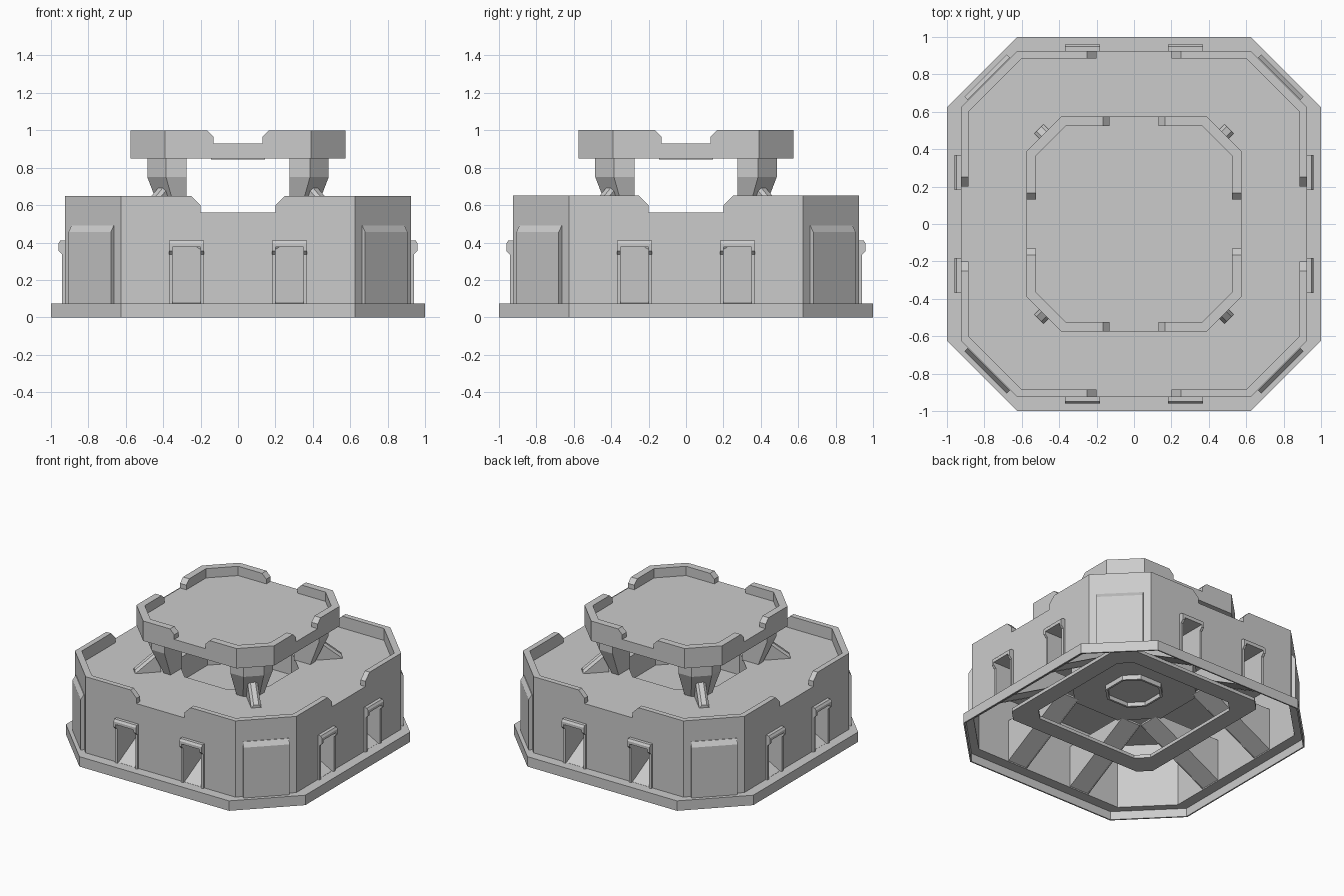
import bpy, bmesh
from math import pi
from mathutils import Matrix, Vector

if "Cube" in bpy.data.objects:
    bpy.data.objects.remove(bpy.data.objects["Cube"])


def loft(name, loops, turn=0.0):
    """Closed solid through matching 3D loops, turned about z."""
    bm = bmesh.new()
    R = Matrix.Rotation(turn, 3, 'Z')
    rows = [[bm.verts.new(R @ Vector(p)) for p in lp] for lp in loops]
    n = len(rows[0])
    for a, b in zip(rows, rows[1:]):
        for i in range(n):
            j = (i + 1) % n
            bm.faces.new((a[i], a[j], b[j], b[i]))
    bm.faces.new(rows[0])
    bm.faces.new(rows[-1])
    bmesh.ops.recalc_face_normals(bm, faces=bm.faces)
    me = bpy.data.meshes.new(name)
    bm.to_mesh(me)
    bm.free()
    ob = bpy.data.objects.new(name, me)
    bpy.context.collection.objects.link(ob)
    return ob


def octa(h, c, z):
    return [(h, -c, z), (h, c, z), (c, h, z), (-c, h, z),
            (-h, c, z), (-h, -c, z), (-c, -h, z), (c, -h, z)]


def slab(name, h, c, z0, z1):
    return loft(name, [octa(h, c, z0), octa(h, c, z1)])


def side(name, profile, x0, x1, turn=0.0):
    """Profile in (outward distance, z), extruded along x, on the -y side."""
    return loft(name, [[(x, -d, z) for d, z in profile] for x in (x0, x1)], turn)


def box(name, x0, x1, d0, d1, z0, z1, turn=0.0):
    return side(name, [(d0, z0), (d1, z0), (d1, z1), (d0, z1)], x0, x1, turn)


def cut(ob, cutters):
    for c in cutters:
        m = ob.modifiers.new("cut", 'BOOLEAN')
        m.operation = 'DIFFERENCE'
        m.solver = 'EXACT'
        m.object = c
        bpy.context.view_layer.objects.active = ob
        bpy.ops.object.modifier_apply(modifier=m.name)
        bpy.data.objects.remove(c)


def notch(w0, w1, z0, z1, z2, turn):
    """Cutter for parapet gaps: vertical sides, then flared top."""
    e = w1 + (w1 - w0)
    f = z2 + (z2 - z1)
    p = [(-w0, z0), (w0, z0), (w0, z1), (e, f), (-e, f), (-w0, z1)]
    return loft("notch_cutter", [[(x, y, z) for x, z in p] for y in (-1.2, 1.2)], turn)


# hollow plinth ring
plinth = slab("plinth", 1.0, 0.625, 0, 0.075)
cut(plinth, [slab("cutter", 0.99, 0.62, -0.1, 0.063),
             slab("cutter", 0.912, 0.62, -0.1, 0.2)])

# main walls with roof deck, parapet gaps, doorways and central well
walls = slab("main_walls", 0.925, 0.625, 0.065, 0.65)
cut(walls, [slab("cutter", 0.885, 0.60, 0.56, 0.8),
            slab("cutter", 0.912, 0.62, -0.1, 0.548),
            slab("cutter", 0.38, 0.18, 0.4, 0.7)])
for t in (0, pi / 2):
    cut(walls, [notch(0.2, 0.25, 0.56, 0.60, 0.65, t)])
    for s in (-0.275, 0.275):
        cut(walls, [box("cutter", s - 0.075, s + 0.075, -1.2, 1.2, 0.075, 0.375, t)])

# sunken well below the deck
well = slab("central_well", 0.40, 0.19, 0.365, 0.555)
cut(well, [slab("cutter", 0.38, 0.18, 0.38, 0.7)])
recess = slab("well_recess", 0.18, 0.09, 0.33, 0.37)
cut(recess, [slab("cutter", 0.165, 0.08, 0.2, 0.36)])

# inner walkway ring
ledge = slab("inner_ledge", 0.63, 0.55, 0.195, 0.22)
cut(ledge, [slab("cutter", 0.50, 0.42, 0.1, 0.3)])

# upper platform with parapet
top = slab("upper_platform", 0.575, 0.39, 0.85, 1.0)
cut(top, [slab("cutter", 0.523, 0.365, 0.93, 1.1)])
for t in (0, pi / 2):
    cut(top, [notch(0.13, 0.165, 0.93, 0.965, 1.0, t)])
box("platform_hatch", -0.145, 0.145, -0.145, 0.145, 0.845, 0.855)


def pillar_loop(o, c, z, i=0.275):
    return [(i, -i, z), (i, -o, z), (c, -o, z), (o, -c, z), (o, -i, z)]


for k in range(4):
    t = k * pi / 2
    for s in (-0.275, 0.275):
        # doorways: hood, brackets and jambs
        side("door_hood", [(0.92, 0.375), (0.96, 0.375), (0.96, 0.395),
                           (0.95, 0.41), (0.92, 0.41)], s - 0.093, s + 0.093, t)
        for e in (-1, 1):
            a, b = sorted((s + e * 0.075, s + e * 0.093))
            side("door_bracket", [(0.92, 0.335), (0.94, 0.335), (0.96, 0.355),
                                  (0.96, 0.38), (0.92, 0.38)], a, b, t)
            box("door_jamb", a, b, 0.92, 0.94, 0.07, 0.34, t)
            # passage side wall
            a, b = sorted((s + e * 0.075, s + e * 0.082))
            side("passage_wall", [(0.918, 0.065), (0.918, 0.38), (0.36, 0.38),
                                  (0.36, 0.365)], a, b, t)
        # ramp rising from the doorway to the well, closed above
        side("door_ramp", [(0.925, 0.065), (0.925, 0.076), (0.36, 0.38), (0.36, 0.366)],
             s - 0.076, s + 0.076, t)
        box("passage_ceiling", s - 0.082, s + 0.082, 0.38, 0.918, 0.375, 0.385, t)
    # shutter panel on each chamfered wall
    side("corner_panel", [(1.09, 0.07), (1.122, 0.07), (1.122, 0.455), (1.1, 0.49),
                          (1.09, 0.49)], -0.16, 0.16, t + pi / 4)
    # tapered pillar
    loft("pillar", [pillar_loop(0.41, 0.33, 0.555), pillar_loop(0.485, 0.385, 0.75),
                    pillar_loop(0.485, 0.385, 0.855)], t)
    # ridged foot rib running out from the pillar along the diagonal
    loft("pillar_rib", [[(-w, -d, 0.555), (-w, -d, z - 0.02), (-w / 2, -d, z),
                         (w / 2, -d, z), (w, -d, z - 0.02), (w, -d, 0.555)]
                        for w, d, z in ((0.035, 0.54, 0.73), (0.035, 0.72, 0.58))],
         t + pi / 4)
